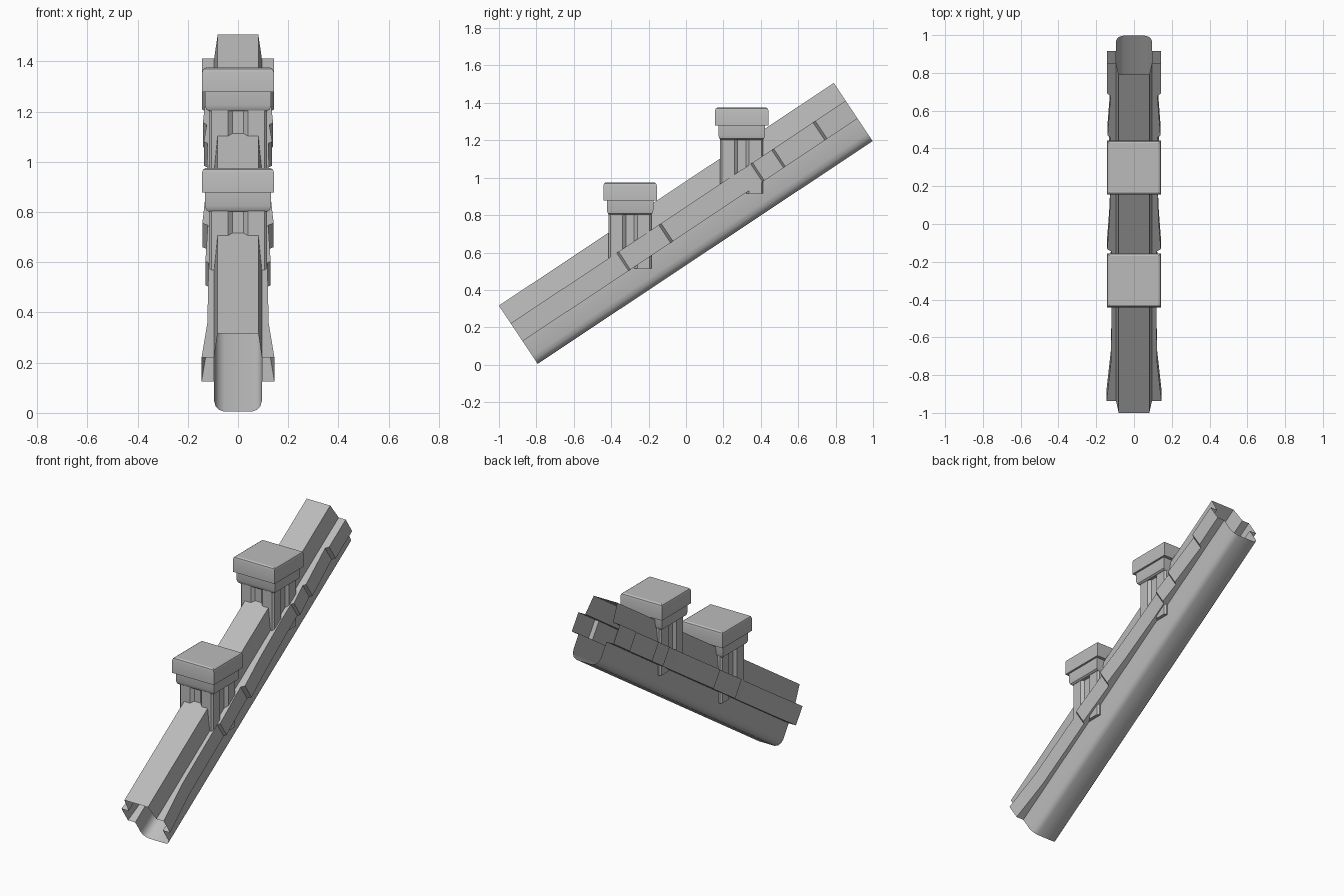
import bpy, bmesh, math
from mathutils import Vector

cube = bpy.data.objects.get("Cube")
if cube:
    bpy.data.objects.remove(cube, do_unlink=True)

stone = bpy.data.materials.new("grey_stone")
stone.use_nodes = True
GREY = (0.5, 0.5, 0.5, 1)
stone.diffuse_color = GREY
stone.node_tree.nodes["Principled BSDF"].inputs["Base Color"].default_value = GREY

SLOPE = math.atan2(1.19, 1.79)
ALONG = Vector((0, math.cos(SLOPE), math.sin(SLOPE)))
UP = Vector((0, -math.sin(SLOPE), math.cos(SLOPE)))
START = Vector((0, -0.793, 0.005))
LENGTH = 2.15


def finish(bm, name):
    bmesh.ops.recalc_face_normals(bm, faces=bm.faces)
    mesh = bpy.data.meshes.new(name)
    bm.to_mesh(mesh)
    bm.free()
    mesh.materials.append(stone)
    obj = bpy.data.objects.new(name, mesh)
    bpy.context.collection.objects.link(obj)
    bpy.ops.object.select_all(action='DESELECT')
    obj.select_set(True)
    bpy.context.view_layer.objects.active = obj
    bpy.ops.object.shade_smooth_by_angle(angle=math.radians(32))
    return obj


def loft(name, rings, capped):
    bm = bmesh.new()
    loops = [[bm.verts.new(p) for p in ring] for ring in rings]
    for a, b in zip(loops, loops[1:]):
        for i in range(len(a)):
            j = (i + 1) % len(a)
            bm.faces.new((a[i], a[j], b[j], b[i]))
    if capped:
        bm.faces.new(loops[0])
        bm.faces.new(loops[-1])
    return finish(bm, name)


# Sloping rail: hollow section, open at both ends, with a worn side ledge
def rail_ring(s, ledge):
    half = [(0.081, 0.374), (0.095, 0.26), (ledge, 0.26), (ledge, 0.145), (0.095, 0.145),
            (0.095, 0.05), (0.089, 0.026), (0.076, 0.009), (0.055, 0)]
    section = half + [(-x, v) for x, v in reversed(half)]
    return [START + ALONG * s + UP * v + Vector((x, 0, 0)) for x, v in section]


ledge_widths = [(0, 0.145), (0.25, 0.122), (0.68, 0.117), (0.692, 0.13), (0.95, 0.12),
                (0.965, 0.142), (1.156, 0.13), (1.44, 0.122), (1.54, 0.122), (1.552, 0.136),
                (1.675, 0.125), (1.687, 0.14), (1.94, 0.124), (1.955, 0.143), (LENGTH, 0.143)]
loft("sloping_rail", [rail_ring(s, w) for s, w in ledge_widths], False)


# Square block with stacked (half width, half depth, height) levels
def block(name, centre, levels):
    corners = ((-1, -1), (1, -1), (1, 1), (-1, 1))
    rings = [[Vector((sx * w, centre + sy * d, z)) for sx, sy in corners]
             for w, d, z in levels]
    return loft(name, rings, True)


# Grooved post shaft: one side of the outline turned four times
def shaft(name, centre, bottom, top):
    r, groove, depth = 0.115, 0.022, 0.016
    side = [(-r + 0.01, -r), (-groove - 0.018, -r), (-groove, -r + depth),
            (groove, -r + depth), (groove + 0.018, -r), (r - 0.01, -r)]
    outline = []
    for turn in range(4):
        for x, y in side:
            for _ in range(turn):
                x, y = -y, x
            outline.append((x, y))
    rings = [[Vector((x, centre + y, z)) for x, y in outline] for z in (bottom, top)]
    return loft(name, rings, True)


# Two posts, each with a shaft, a collar and a cap
for label, y, z in (("lower", -0.299, 0.975), ("upper", 0.298, 1.375)):
    shaft(label + "_post_shaft", y, z - 0.46, z - 0.17)
    block(label + "_post_collar", y, [
        (0.117, 0.112, z - 0.173), (0.127, 0.119, z - 0.166),
        (0.131, 0.124, z - 0.15), (0.131, 0.124, z - 0.09)])
    block(label + "_post_cap", y, [
        (0.143, 0.143, z - 0.097), (0.143, 0.143, z - 0.018),
        (0.139, 0.139, z - 0.006), (0.130, 0.130, z)])
